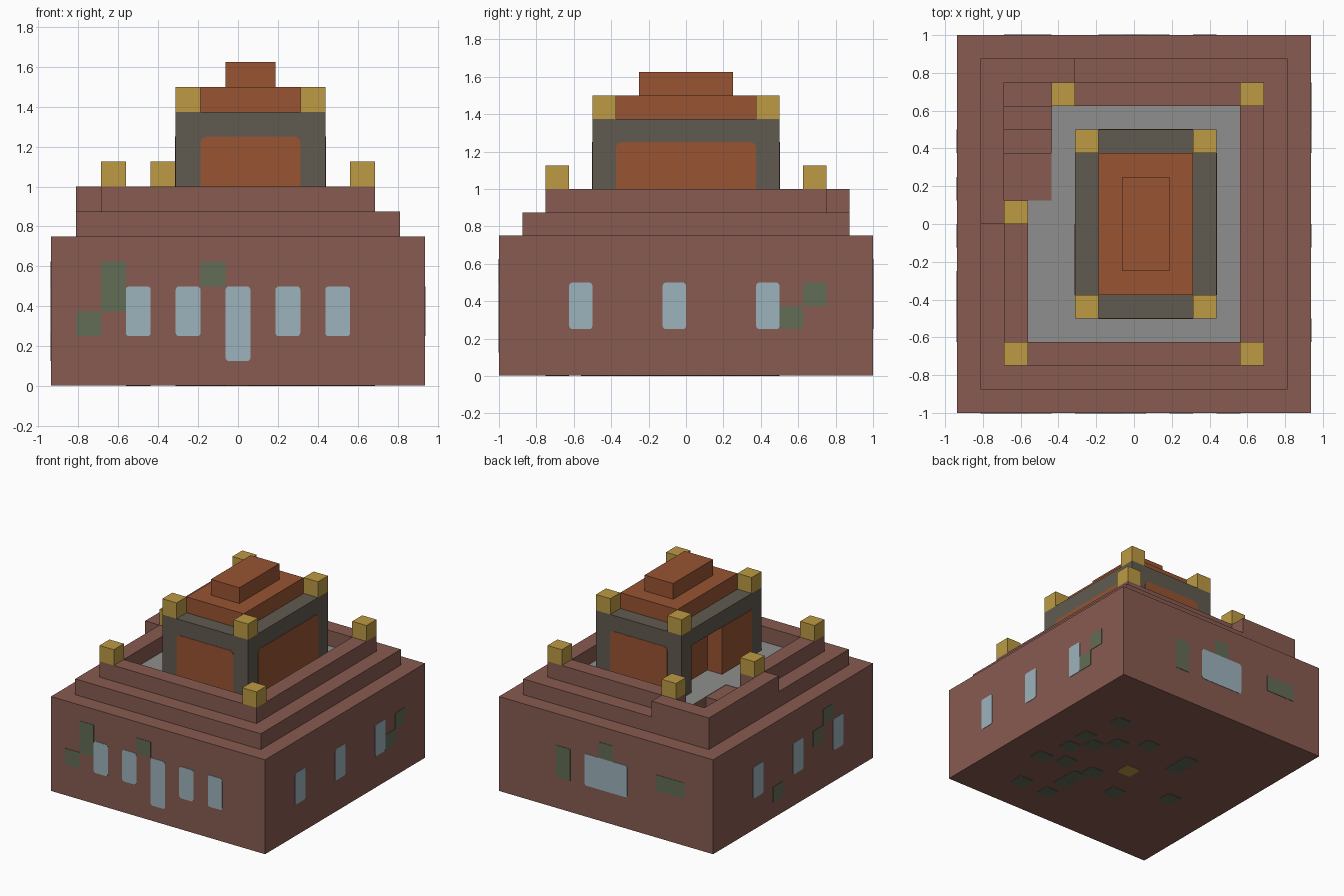
import bpy
import bmesh
from mathutils import Vector

cube = bpy.data.objects.get("Cube")
if cube:
    bpy.data.objects.remove(cube, do_unlink=True)

U = 1 / 16  # the building follows a regular block grid
T = 0.003   # thickness of painted plates


def material(name, rgb):
    lin = [((c / 255 + 0.055) / 1.055) ** 2.4 for c in rgb] + [1]
    m = bpy.data.materials.new(name)
    m.use_nodes = True
    m.diffuse_color = lin
    m.node_tree.nodes["Principled BSDF"].inputs["Base Color"].default_value = lin
    return m


BRICK = material("dusty red brick", (135, 91, 81))
STONE = material("dark stone", (97, 91, 80))
PAVING = material("grey paving", (143, 143, 142))
ORANGE = material("burnt orange", (152, 84, 50))
GOLD = material("gold", (189, 155, 68))
GLASS = material("pale blue glass", (157, 180, 188))
MOSS = material("moss green", (98, 108, 86))


def finish(name, bm, mat):
    bmesh.ops.recalc_face_normals(bm, faces=bm.faces)
    mesh = bpy.data.meshes.new(name)
    bm.to_mesh(mesh)
    bm.free()
    mesh.materials.append(mat)
    ob = bpy.data.objects.new(name, mesh)
    bpy.context.collection.objects.link(ob)
    return ob


def box(name, x, y, z, mat, axis=None, radius=0):
    """Box from ranges; edges parallel to axis may be rounded."""
    bm = bmesh.new()
    bmesh.ops.create_cube(bm, size=1)
    for v in bm.verts:
        v.co = Vector([r[0] if c < 0 else r[1] for c, r in zip(v.co, (x, y, z))])
    if radius:
        edges = [e for e in bm.edges
                 if abs((e.verts[0].co - e.verts[1].co).normalized()[axis]) > 0.9]
        bmesh.ops.bevel(bm, geom=edges, offset=radius, segments=3,
                        profile=0.5, affect='EDGES')
    return finish(name, bm, mat)


def grid_box(name, x, y, z, mat):
    return box(name, *[[c * U for c in r] for r in (x, y, z)], mat)


def cut(ob, cutter):
    cutter.hide_render = True
    mod = ob.modifiers.new("cut", 'BOOLEAN')
    mod.operation = 'DIFFERENCE'
    mod.solver = 'EXACT'
    mod.object = cutter
    bpy.context.view_layer.objects.active = ob
    bpy.ops.object.modifier_apply(modifier=mod.name)
    bpy.data.objects.remove(cutter, do_unlink=True)


def plate(name, axis, wall, side, u, z, mat, radius=0.0):
    """Thin painted plate on a wall facing side along axis (grid units)."""
    w = wall * U
    depth = sorted((w - side * T, w + side * T))
    across = [c * U for c in u]
    height = [c * U for c in z]
    x, y = (depth, across) if axis == 0 else (across, depth)
    box(name, x, y, height, mat, axis, radius)


# Stepped base
base = box("base", (-15 * U, 15 * U), (-1, 1), (T, 12 * U), BRICK)
terrace = grid_box("terrace", (-13, 13), (-14, 14), (12, 14), BRICK)

# Stairwell sinking into the terrace and the base
cut(terrace, grid_box("cutter", (-11, -7), (6, 12), (11, 15), BRICK))
cut(base, grid_box("cutter", (-11, -7), (8, 12), (8, 13), BRICK))
grid_box("stair_step", (-11, -7), (8, 10), (8, 10), BRICK)

# Parapet, stepping outwards around the stairwell
PARAPET = {
    "front": ((-11, 11), (-12, -10)),
    "left": ((9, 11), (-10, 12)),
    "back": ((-7, 9), (10, 12)),
    "right": ((-11, -9), (-10, 2)),
    "stair_back": ((-13, -5), (12, 14)),
    "stair_side": ((-13, -11), (0, 12)),
}
for name, (x, y) in PARAPET.items():
    grid_box("parapet_" + name, x, y, (14, 16), BRICK)

# Paved roof terrace
for name, x, y in (("paving_main", (-7, 9), (-10, 10)),
                   ("paving_side", (-9, -7), (-10, 2))):
    box(name, [c * U for c in x], [c * U for c in y],
        (14 * U - T, 14 * U + T), PAVING)

# Gold blocks on the parapet
for x, y in ((-11, -12), (9, -12), (9, 10), (-7, 10), (-11, 0)):
    grid_box("parapet_block", (x, x + 2), (y, y + 2), (16, 18), GOLD)

# Pavilion with a doorway recess on its right side
pavilion = grid_box("pavilion", (-5, 7), (-8, 8), (14, 22), STONE)
cut(pavilion, grid_box("cutter", (-6, -3), (0, 6), (13, 20), STONE))
pavilion.data.materials.clear()
for m in (STONE, ORANGE):
    pavilion.data.materials.append(m)
for p in pavilion.data.polygons:
    c = p.center / U
    inside = -4.9 < c.x < -2.9 and -0.1 < c.y < 6.1 and 14.1 < c.z < 20.1
    p.material_index = int(inside)

# Orange wall panels
for name, axis, wall, side, u in (("front", 1, -8, -1, (-3, 5)),
                                  ("back", 1, 8, 1, (-3, 5)),
                                  ("left", 0, 7, 1, (-6, 6)),
                                  ("right", 0, -5, -1, (-6, 0))):
    plate("panel_" + name, axis, wall, side, u, (14, 20), ORANGE,
          0 if name == "right" else 0.03)

# Stepped roof with gold corner blocks
grid_box("roof", (-3, 5), (-6, 6), (22, 24), ORANGE)
grid_box("roof_cap", (-1, 3), (-4, 4), (24, 26), ORANGE)
for x in (-5, 5):
    for y in (-8, 6):
        grid_box("roof_block", (x, x + 2), (y, y + 2), (22, 24), GOLD)

# Windows and front door
for x in (-9, -5, 3, 7):
    plate("front_window", 1, -16, -1, (x, x + 2), (4, 8), GLASS, 0.018)
plate("front_door", 1, -16, -1, (-1, 1), (2, 8), GLASS, 0.018)
plate("back_window", 1, 16, 1, (-3, 3), (4, 8), GLASS, 0.018)
for side in (-1, 1):
    for y in (-10, -2, 6):
        plate("side_window", 0, 15 * side, side, (y, y + 2), (4, 8), GLASS, 0.018)

# Moss patches on the walls
MOSS_PATCHES = (
    (1, -16, (-11, -9), (6, 10)), (1, -16, (-13, -11), (4, 6)),
    (1, -16, (-3, -1), (8, 10)),
    (0, 15, (8, 10), (4, 6)), (0, 15, (10, 12), (6, 8)),
    (1, 16, (5, 7), (4, 8)), (1, 16, (-1, 1), (8, 10)),
    (1, 16, (-11, -7), (6, 8)),
    (0, -15, (2, 4), (2, 4)), (0, -15, (-6, -4), (6, 8)),
    (0, -15, (-8, -6), (8, 10)),
)
for axis, wall, u, z in MOSS_PATCHES:
    plate("moss_patch", axis, wall, 1 if wall > 0 else -1, u, z, MOSS)

# Spots on the underside
SPOTS = ((8, 7), (9, 2), (9, -1), (10, -5), (5, 3), (2, 5), (7, 1), (7, -4),
         (-4, 5), (-4, 3), (8, -11), (4, -11), (4, -8), (4, -6), (3, -4),
         (-2, -6), (-8, -3))
for x, y in SPOTS:
    box("underside_moss", ((x - 1) * U, (x + 1) * U),
        ((y - 1) * U, (y + 1) * U), (0, 2 * T), MOSS, 2, 0.02)
box("underside_gold", (-U, U), (-2 * U, 0), (0, 2 * T), GOLD, 2, 0.02)
